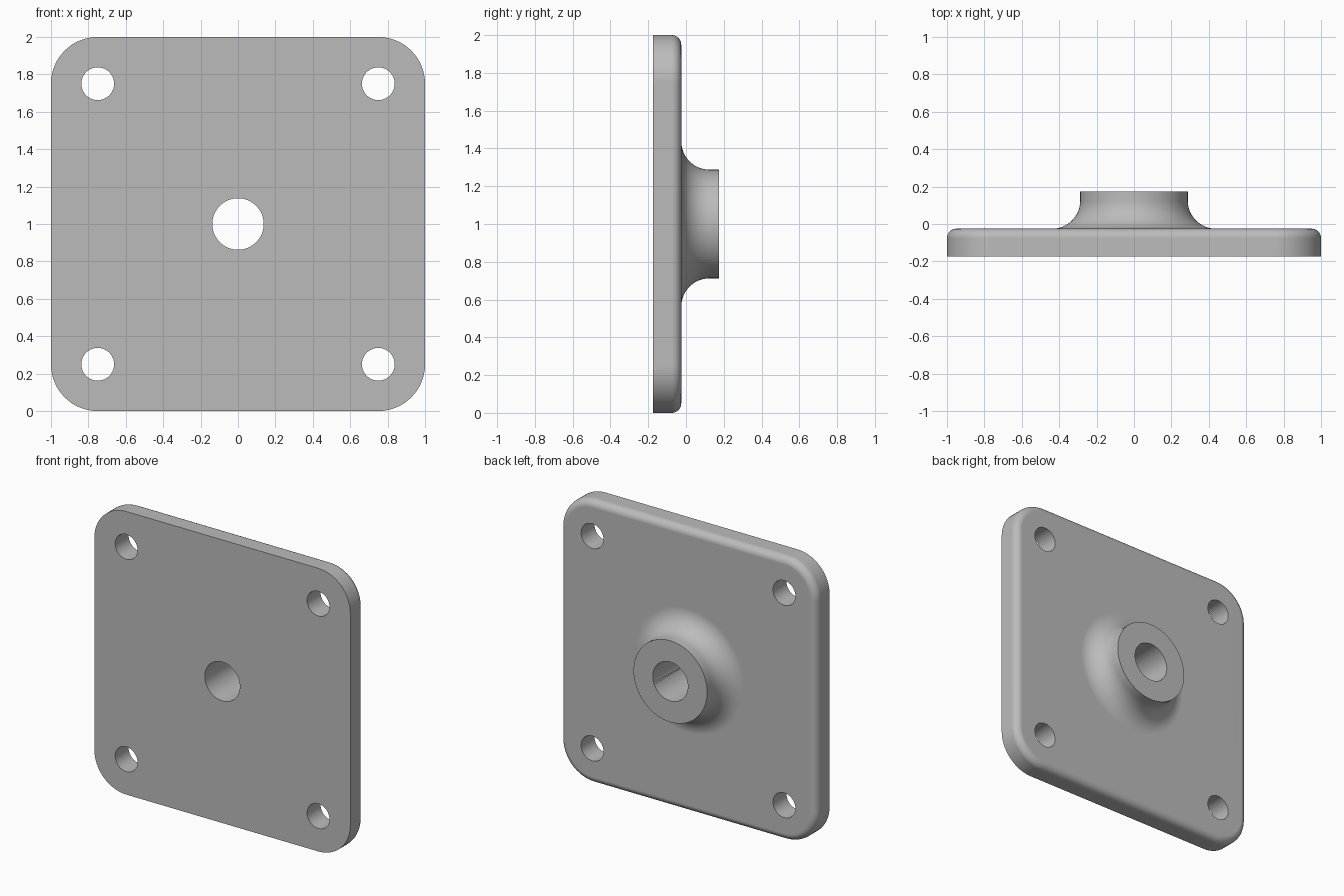
import bpy, bmesh
from math import sin, cos, pi, radians
from mathutils import Vector, Matrix

cube = bpy.data.objects.get("Cube")
if cube:
    bpy.data.objects.remove(cube, do_unlink=True)

BACK, FRONT, TIP = -0.025, -0.175, 0.175   # plate faces and boss end along y
CORNER, ROUND, FILLET = 0.25, 0.05, 0.15
BOSS_R, BORE_R, BOLT_R, BOLT_POS = 0.2875, 0.1375, 0.0875, 0.75

grey = bpy.data.materials.new("plain grey")
grey.use_nodes = True
colour = (0.5, 0.5, 0.5, 1)
grey.diffuse_color = colour
grey.node_tree.nodes["Principled BSDF"].inputs["Base Color"].default_value = colour


def add_object(name, bm):
    bmesh.ops.recalc_face_normals(bm, faces=bm.faces)
    mesh = bpy.data.meshes.new(name)
    bm.to_mesh(mesh)
    bm.free()
    mesh.materials.append(grey)
    obj = bpy.data.objects.new(name, mesh)
    bpy.context.collection.objects.link(obj)
    return obj


def rounded_plate(steps=16):
    """Rounded square lofted through rings that shrink along the rear edge."""
    bm = bmesh.new()
    rings = [(FRONT, 0)]
    for i in range(9):
        a = i / 8 * pi / 2
        rings.append((BACK - ROUND + ROUND * sin(a), ROUND * (1 - cos(a))))
    loops = []
    for y, inset in rings:
        loop = []
        for q in range(4):
            centre = Vector((1 - CORNER, 0)) * 1
            sx, sz = ((1, 1), (-1, 1), (-1, -1), (1, -1))[q]
            for k in range(steps + 1):
                a = (q + k / steps) * pi / 2
                r = CORNER - inset
                loop.append(bm.verts.new((sx * centre.x + r * cos(a), y,
                                          1 + sz * centre.x + r * sin(a))))
        loops.append(loop)
    n = len(loops[0])
    for a, b in zip(loops, loops[1:]):
        for i in range(n):
            j = (i + 1) % n
            bm.faces.new((a[i], a[j], b[j], b[i]))
    bm.faces.new(loops[0])
    bm.faces.new(loops[-1])
    return add_object("mounting_plate", bm)


def flared_boss(steps=96):
    """Solid turned about the y axis, with a concave fillet at its foot."""
    root = BOSS_R + FILLET
    profile = [(0, FRONT / 2), (root, FRONT / 2)]
    for i in range(13):
        a = i / 12 * pi / 2
        profile.append((root - FILLET * sin(a), BACK + FILLET * (1 - cos(a))))
    profile += [(BOSS_R, TIP), (0, TIP)]
    bm = bmesh.new()
    verts = [bm.verts.new((r, y, 1)) for r, y in profile]
    edges = [bm.edges.new(pair) for pair in zip(verts, verts[1:])]
    bmesh.ops.spin(bm, geom=verts + edges, cent=(0, 0, 1), axis=(0, 1, 0),
                   angle=2 * pi, steps=steps)
    bmesh.ops.remove_doubles(bm, verts=bm.verts, dist=0.0001)
    return add_object("boss", bm)


def hole_cutter(x, z, radius):
    bm = bmesh.new()
    bmesh.ops.create_cone(bm, cap_ends=True, segments=64, radius1=radius,
                          radius2=radius, depth=1,
                          matrix=Matrix.Translation((x, 0, z)) @ Matrix.Rotation(pi / 2, 4, "X"))
    return add_object("hole_cutter", bm)


def combine(target, tool, operation):
    tool.hide_render = True
    mod = target.modifiers.new(operation.lower(), "BOOLEAN")
    mod.operation, mod.solver, mod.object = operation, "EXACT", tool
    bpy.ops.object.modifier_apply(modifier=mod.name)
    bpy.data.objects.remove(tool, do_unlink=True)


# Plate with the boss fused to its rear face
plate = rounded_plate()
bpy.context.view_layer.objects.active = plate
plate.select_set(True)
combine(plate, flared_boss(), "UNION")

# Central bore and four corner bolt holes
combine(plate, hole_cutter(0, 1, BORE_R), "DIFFERENCE")
for sx in (-1, 1):
    for sz in (-1, 1):
        combine(plate, hole_cutter(sx * BOLT_POS, 1 + sz * BOLT_POS, BOLT_R), "DIFFERENCE")

# Smooth rounds and fillets, crisp rims, flat large faces
bpy.ops.object.shade_smooth_by_angle(angle=radians(30))
weighted = plate.modifiers.new("weighted normals", "WEIGHTED_NORMAL")
weighted.keep_sharp = True
